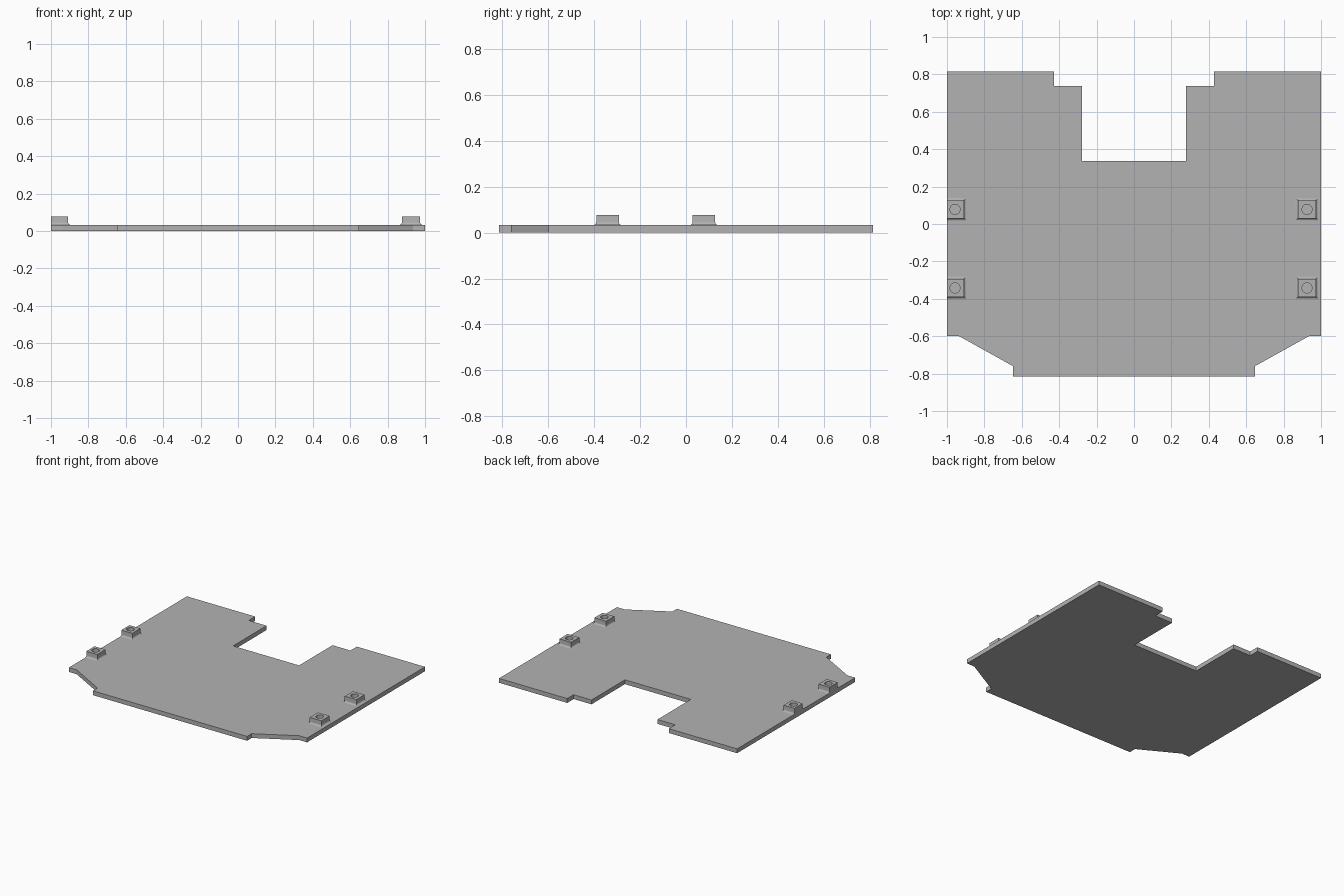
import bpy, bmesh, math

cube = bpy.data.objects.get("Cube")
if cube:
    bpy.data.objects.remove(cube, do_unlink=True)

PLATE_TOP = 0.033
BOSS_TOP = 0.077

grey = bpy.data.materials.new("light_grey")
grey.use_nodes = True
colour = (0.45, 0.45, 0.45, 1)
grey.diffuse_color = colour
grey.node_tree.nodes["Principled BSDF"].inputs["Base Color"].default_value = colour


def make_object(name, bm):
    bmesh.ops.recalc_face_normals(bm, faces=bm.faces)
    mesh = bpy.data.meshes.new(name)
    bm.to_mesh(mesh)
    bm.free()
    mesh.materials.append(grey)
    obj = bpy.data.objects.new(name, mesh)
    bpy.context.collection.objects.link(obj)
    return obj


# Flat base plate: half outline, mirrored across x
half = [(0.647, -0.815), (0.647, -0.76), (0.935, -0.6), (1, -0.6), (1, 0.815),
        (0.427, 0.815), (0.427, 0.738), (0.277, 0.738), (0.277, 0.337)]
outline = half + [(-x, y) for x, y in reversed(half)]
bm = bmesh.new()
face = bm.faces.new([bm.verts.new((x, y, 0)) for x, y in outline])
top = bmesh.ops.extrude_face_region(bm, geom=[face])
bmesh.ops.translate(bm, vec=(0, 0, PLATE_TOP),
                    verts=[v for v in top["geom"] if isinstance(v, bmesh.types.BMVert)])
make_object("base_plate", bm)


# Square boss with a concave flare at its foot and a blind round hole
def add_boss(name, cx, cy):
    flare, size = 0.013, 0.049
    rings = [(size + flare, PLATE_TOP - 0.01)]
    for i in range(6):
        a = math.pi / 2 * i / 5
        rings.append((size + flare * (1 - math.sin(a)),
                      PLATE_TOP + flare * (1 - math.cos(a))))
    rings.append((size, BOSS_TOP))
    bm = bmesh.new()
    loops = []
    for h, z in rings:
        corners = [(-h, -h), (h, -h), (h, h), (-h, h)]
        # The foot is trimmed flush with the plate edge
        loops.append([bm.verts.new((min(max(cx + x, -1), 1), cy + y, z))
                      for x, y in corners])
    for low, high in zip(loops, loops[1:]):
        for i in range(4):
            j = (i + 1) % 4
            bm.faces.new((low[i], low[j], high[j], high[i]))
    bm.faces.new(loops[-1])
    bm.faces.new(loops[0][::-1])
    boss = make_object(name, bm)

    # Hole cutter, removed once the hole is cut
    bm = bmesh.new()
    bmesh.ops.create_cone(bm, cap_ends=True, segments=32,
                          radius1=0.027, radius2=0.027, depth=0.08)
    bmesh.ops.translate(bm, verts=bm.verts, vec=(cx, cy, PLATE_TOP + 0.041))
    cutter = make_object("hole_cutter", bm)
    cutter.hide_render = True
    cut = boss.modifiers.new("hole", 'BOOLEAN')
    cut.operation = 'DIFFERENCE'
    cut.solver = 'EXACT'
    cut.object = cutter
    bpy.ops.object.select_all(action='DESELECT')
    bpy.context.view_layer.objects.active = boss
    boss.select_set(True)
    bpy.ops.object.modifier_apply(modifier=cut.name)
    bpy.data.objects.remove(cutter, do_unlink=True)
    bpy.ops.object.shade_smooth_by_angle(angle=math.radians(30))


for side, x in (("right", -0.957), ("left", 0.925)):
    for end, y in (("front", -0.342), ("rear", 0.078)):
        add_boss(f"{side}_{end}_boss", x, y)
